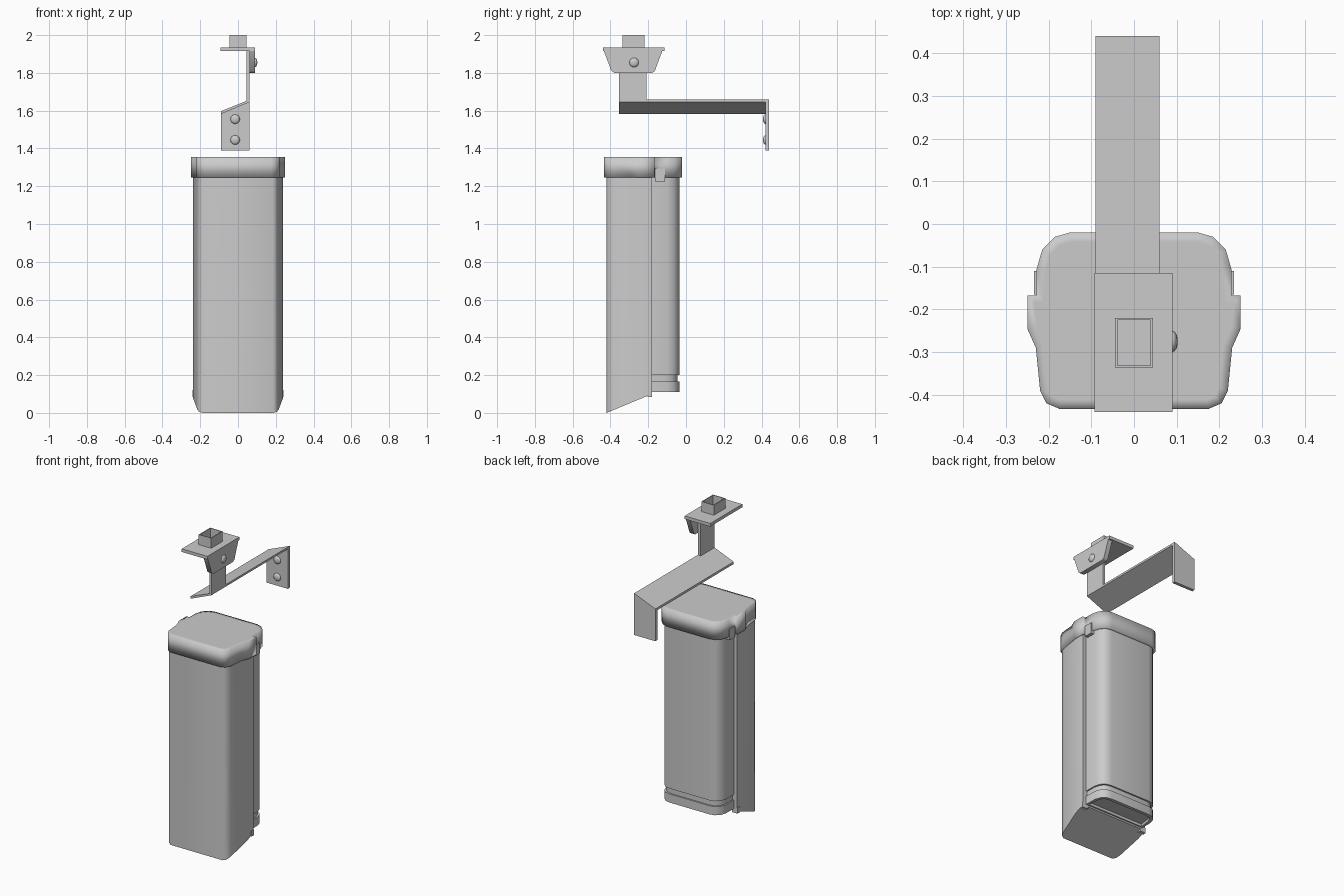
import bpy, bmesh, math
from mathutils import Vector

cube = bpy.data.objects.get("Cube")
if cube:
    bpy.data.objects.remove(cube)

grey = bpy.data.materials.new("plain grey")
grey.use_nodes = True
COLOUR = (0.6, 0.6, 0.6, 1)
grey.diffuse_color = COLOUR
grey.node_tree.nodes["Principled BSDF"].inputs["Base Color"].default_value = COLOUR


def finish(name, bm, angle=40):
    bmesh.ops.recalc_face_normals(bm, faces=bm.faces)
    me = bpy.data.meshes.new(name)
    bm.to_mesh(me)
    bm.free()
    me.materials.append(grey)
    ob = bpy.data.objects.new(name, me)
    bpy.context.collection.objects.link(ob)
    bpy.ops.object.select_all(action='DESELECT')
    ob.select_set(True)
    bpy.context.view_layer.objects.active = ob
    if angle >= 180:
        bpy.ops.object.shade_smooth()
    else:
        bpy.ops.object.shade_smooth_by_angle(angle=math.radians(angle))
    return ob


def prism(name, pts, axis, lo, hi, angle=40, inset=0, sink=0):
    """Extrude a 2D outline along an axis, optionally insetting both ends."""
    place = {'x': lambda a, b, c: (c, a, b),
             'y': lambda a, b, c: (a, c, b),
             'z': lambda a, b, c: (a, b, c)}[axis]
    bm = bmesh.new()
    low = [bm.verts.new(place(a, b, lo)) for a, b in pts]
    high = [bm.verts.new(place(a, b, hi)) for a, b in pts]
    n = len(pts)
    ends = [bm.faces.new(low), bm.faces.new(high)]
    for i in range(n):
        bm.faces.new((low[i], low[(i + 1) % n], high[(i + 1) % n], high[i]))
    bmesh.ops.recalc_face_normals(bm, faces=bm.faces)
    if inset:
        bmesh.ops.inset_individual(bm, faces=ends, thickness=inset)
    if sink:
        bmesh.ops.inset_individual(bm, faces=ends[:1], thickness=0.004, depth=-sink)
    return finish(name, bm, angle)


def box(name, x, y, z):
    return prism(name, [(x[0], y[0]), (x[1], y[0]), (x[1], y[1]), (x[0], y[1])], 'z', *z)


def mirrored(half):
    """Complete an outline from its +x half."""
    return half + [(-x, y) for x, y in reversed(half)]


def dome(name, centre, axis, radius=0.025, flat=0.5):
    bm = bmesh.new()
    bmesh.ops.create_uvsphere(bm, u_segments=16, v_segments=8, radius=radius)
    for v in bm.verts:
        v.co[axis] *= flat
        v.co += Vector(centre)
    return finish(name, bm, 180)


# Lid with stepped side ears
lid = mirrored([(0.15, -0.02), (0.185, -0.03), (0.215, -0.06), (0.228, -0.105),
                (0.228, -0.167), (0.25, -0.167), (0.25, -0.245), (0.23, -0.29),
                (0.22, -0.39), (0.205, -0.42), (0.175, -0.433)])
prism("lid", lid, 'z', 1.245, 1.355, 100, inset=0.022)

# Front shell, its bottom cut on a slope
shell = mirrored([(0.235, -0.18), (0.237, -0.24), (0.215, -0.38), (0.205, -0.408), (0.185, -0.42)])
body = prism("front_shell", shell, 'z', 0, 1.25)
for v in body.data.vertices:
    if v.co.z < 0.5:
        v.co.z = (v.co.y + 0.42) * 0.1 / 0.24

# Rear housing and its bottom cap
rear = [(0.14, -0.035), (0.175, -0.042), (0.2, -0.065), (0.212, -0.1), (0.214, -0.185)]
prism("rear_housing", mirrored(rear), 'z', 0.2, 1.25)
prism("bottom_neck", mirrored([(x * 0.96, y - 0.01) for x, y in rear]), 'z', 0.15, 0.21)
prism("bottom_cap", mirrored(rear), 'z', 0.11, 0.165, inset=0.02, sink=0.015)

# Latches and hinge pins on both sides
for side, s in (("left", 1), ("right", -1)):
    box(side + "_latch", sorted((s * 0.2, s * 0.234)), (-0.165, -0.11), (1.225, 1.295))
    box(side + "_pin", sorted((s * 0.2, s * 0.24)), (-0.205, -0.18), (0.085, 0.12))

# Wall bracket: sloping arm, wall plate and upright strap
prism("bracket_arm", [(-0.09, 1.582), (0.06, 1.645), (0.06, 1.658), (-0.09, 1.597)],
      'y', -0.355, 0.44)
prism("wall_plate", [(-0.09, 1.39), (0.06, 1.39), (0.06, 1.65), (-0.09, 1.59)],
      'y', 0.42, 0.44)
box("upright_strap", (0.045, 0.06), (-0.355, -0.21), (1.645, 1.92))

# Top plate with its tapered side flange
box("top_plate", (-0.092, 0.09), (-0.44, -0.115), (1.915, 1.935))
prism("side_flange", [(-0.44, 1.93), (-0.12, 1.93), (-0.165, 1.81), (-0.178, 1.8),
                      (-0.38, 1.8), (-0.395, 1.81)], 'x', 0.06, 0.09)

# Open square socket
for i, s in enumerate((-1, 1)):
    x = sorted((s * 0.044, s * 0.039))
    y = sorted((-0.278 + s * 0.058, -0.278 + s * 0.053))
    box(("right", "left")[i] + "_socket_wall", x, (-0.336, -0.22), (1.93, 2.0))
    box(("front", "back")[i] + "_socket_wall", (-0.039, 0.039), y, (1.93, 2.0))

# Bolt heads
for name, z in (("upper", 1.555), ("lower", 1.445)):
    dome(name + "_wall_bolt", (-0.015, 0.42, z), 1)
dome("flange_bolt", (0.09, -0.275, 1.855), 0)
